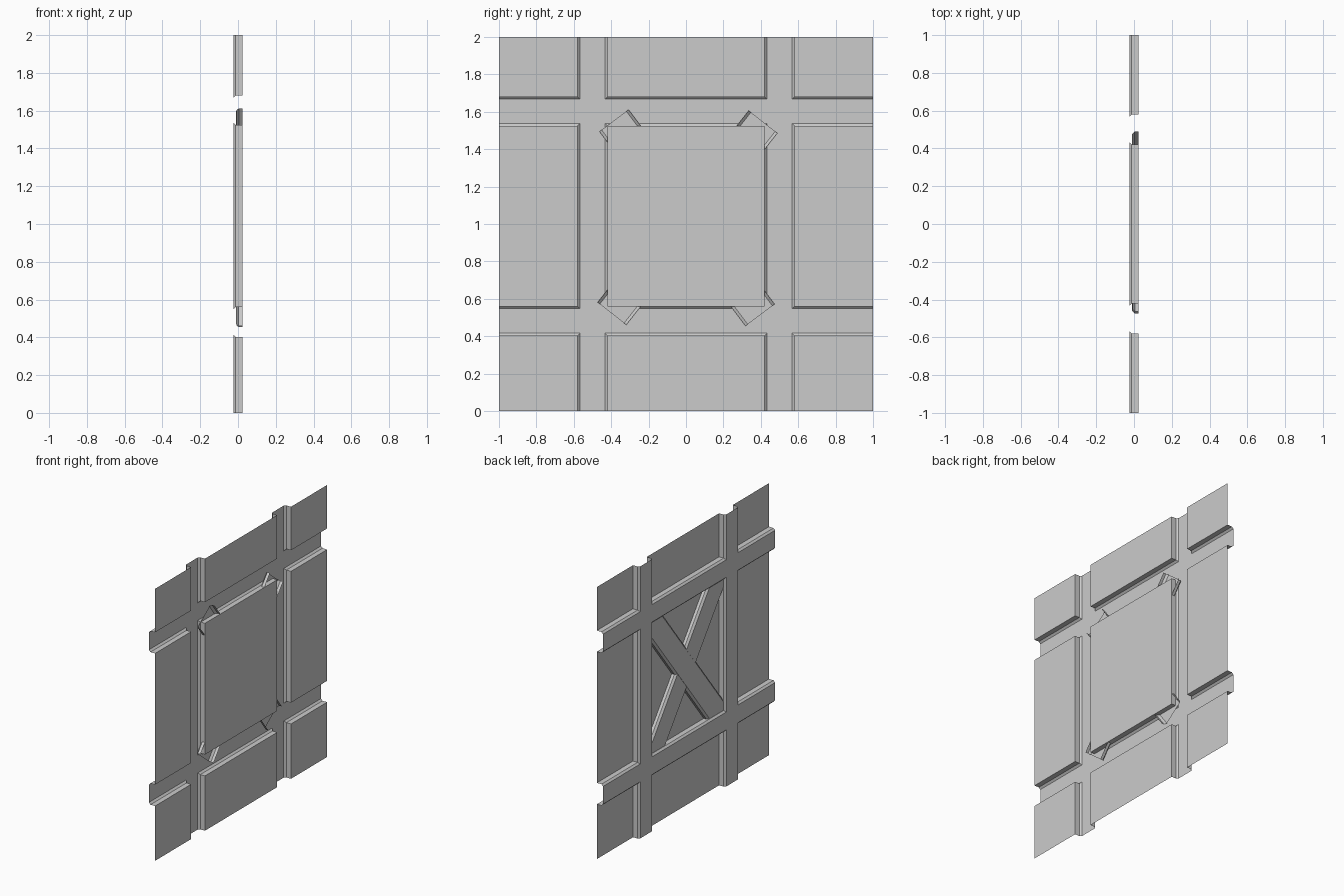
import bpy, bmesh
from mathutils import Vector

if "Cube" in bpy.data.objects:
    bpy.data.objects.remove(bpy.data.objects["Cube"])

BACK, SHOULDER, FACE = 0.025, -0.012, -0.025   # wall plane, bevel start, beam face
B = 0.013                                      # bevel width
Y = [-1, -0.58, -0.42, 0.42, 0.58, 1]          # beam side positions
Z = [0, 0.403, 0.56, 1.525, 1.68, 2]


def inset(v):
    # beam face edges, pulled in by the bevel
    return [v[0], v[1] + B, v[2] - B, v[3] + B, v[4] - B, v[5]]


YF, ZF = inset(Y), inset(Z)


def quad(bm, pts, outward):
    f = bm.faces.new([bm.verts.new(p) for p in pts])
    f.normal_update()
    if f.normal.dot(Vector(outward)) < 0:
        f.normal_flip()


def finish(bm, name):
    bmesh.ops.remove_doubles(bm, verts=bm.verts[:], dist=1e-5)
    me = bpy.data.meshes.new(name)
    bm.to_mesh(me)
    bm.free()
    ob = bpy.data.objects.new(name, me)
    bpy.context.collection.objects.link(ob)
    return ob


def ring(ys, zs, i, j, x):
    return [(x, ys[i], zs[j]), (x, ys[i + 1], zs[j]),
            (x, ys[i + 1], zs[j + 1]), (x, ys[i], zs[j + 1])]


# Infill panels and the timber lattice around them
panels, frame = bmesh.new(), bmesh.new()
for i in range(5):
    for j in range(5):
        if i % 2 or j % 2:
            quad(frame, ring(YF, ZF, i, j, FACE), (-1, 0, 0))
            continue
        quad(panels, ring(Y, Z, i, j, BACK), (-1, 0, 0))
        rings = [ring(Y, Z, i, j, BACK), ring(Y, Z, i, j, SHOULDER),
                 ring(YF, ZF, i, j, FACE)]
        # beam sides and bevels: bottom, right, top, left of the panel
        inner = [j > 0, i < 4, j < 4, i > 0]
        inward = [(0, 0, 1), (0, -1, 0), (0, 0, -1), (0, 1, 0)]
        for k in range(4):
            if inner[k]:
                n = (k + 1) % 4
                for a, b in zip(rings, rings[1:]):
                    quad(frame, [a[k], a[n], b[n], b[k]], inward[k])
finish(panels, "infill_panels")
finish(frame, "timber_frame")


# Crossed diagonal braces: open channels with bevelled edges
def brace(name, start, end, top):
    a, b = Vector((0, *start)), Vector((0, *end))
    side = Vector((1, 0, 0)).cross((b - a).normalized())
    w = 0.0975
    prof = [(-w, BACK), (-w, top + B), (-w + 0.015, top),
            (w - 0.015, top), (w, top + B), (w, BACK)]
    bm = bmesh.new()
    for (s0, x0), (s1, x1) in zip(prof, prof[1:]):
        p = [a + side * s0 + Vector((x0, 0, 0)), a + side * s1 + Vector((x1, 0, 0)),
             b + side * s1 + Vector((x1, 0, 0)), b + side * s0 + Vector((x0, 0, 0))]
        mid = (s0 + s1) / 2
        out = side * mid if abs(mid) > 0.01 else Vector((-1, 0, 0))
        quad(bm, p, out)
    finish(bm, name)


brace("brace_rising", (-0.396, 0.521), (0.412, 1.546), -0.010)
brace("brace_falling", (0.396, 0.513), (-0.385, 1.553), -0.009)
